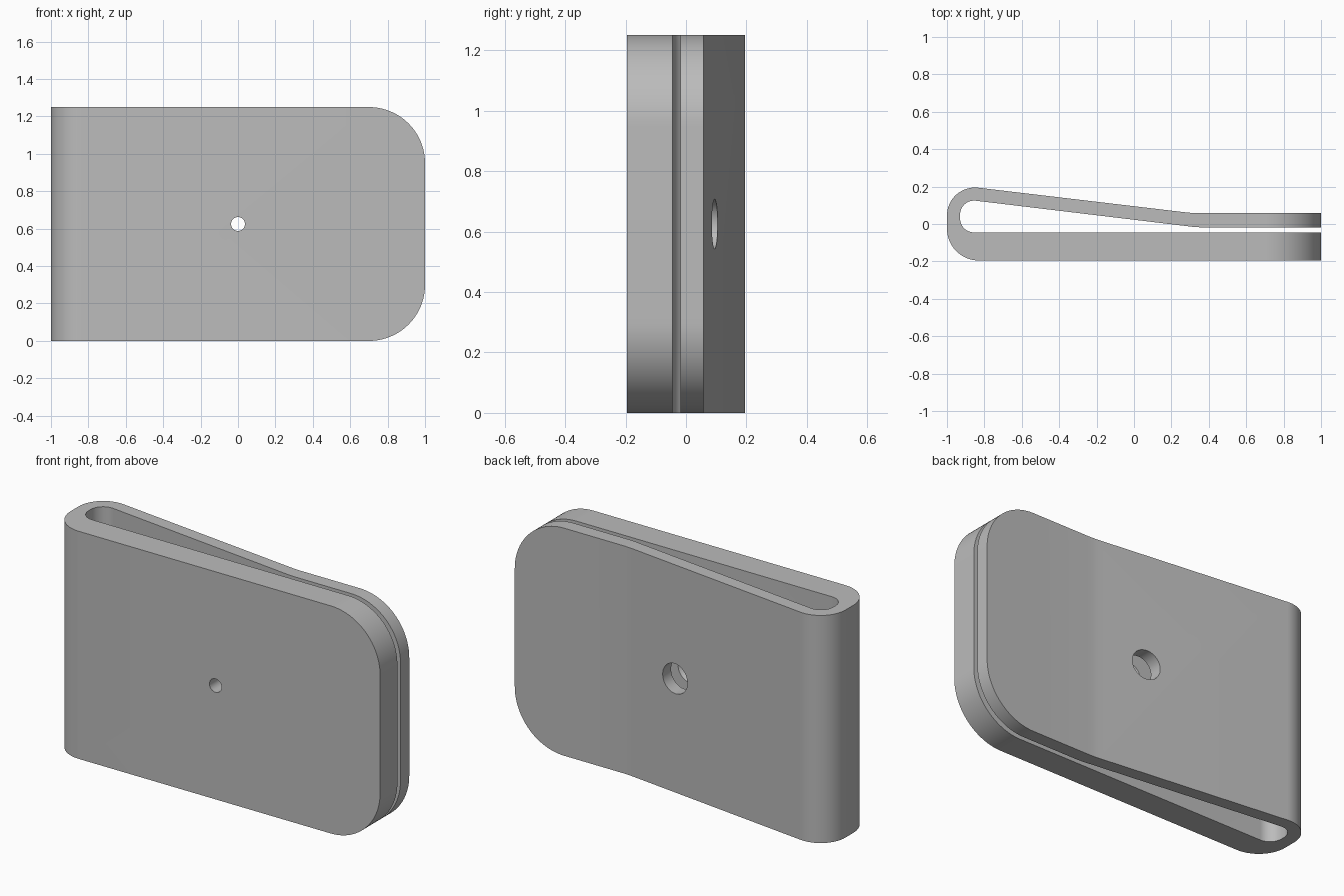
import bpy, bmesh, math
from mathutils import Vector

cube = bpy.data.objects.get("Cube")
if cube:
    bpy.data.objects.remove(cube, do_unlink=True)

HEIGHT = 1.25
CORNER = 0.3
MID = HEIGHT / 2


def arc(cx, cy, r, start, end, steps=16):
    angles = [math.radians(start + (end - start) * i / steps) for i in range(steps + 1)]
    return [(cx + r * math.cos(a), cy + r * math.sin(a)) for a in angles]


def prism(name, points, to_3d, direction):
    """Extrude a closed 2D outline into a solid."""
    bm = bmesh.new()
    face = bm.faces.new([bm.verts.new(to_3d(*p)) for p in points])
    top = bmesh.ops.extrude_face_region(bm, geom=[face])
    verts = [v for v in top["geom"] if isinstance(v, bmesh.types.BMVert)]
    bmesh.ops.translate(bm, verts=verts, vec=Vector(direction))
    bmesh.ops.recalc_face_normals(bm, faces=bm.faces)
    mesh = bpy.data.meshes.new(name)
    bm.to_mesh(mesh)
    bm.free()
    obj = bpy.data.objects.new(name, mesh)
    bpy.context.collection.objects.link(obj)
    return obj


def hole(name, y0, r0, y1, r1):
    """Round cutter along y, radius r0 at y0 and r1 at y1."""
    bpy.ops.mesh.primitive_cone_add(
        vertices=48, radius1=r0, radius2=r1, depth=y1 - y0,
        location=(0, (y0 + y1) / 2, MID), rotation=(-math.pi / 2, 0, 0))
    obj = bpy.context.object
    obj.name = name
    return obj


# Folded strip: thick front plate, round bend, thin sloping back arm
tilt = 83.2
outline = [(1, -0.195)]
outline += arc(-0.83, -0.025, 0.17, 270, 180)
outline += arc(-0.85, 0.045, 0.15, 180, tilt)
outline += [(0.27, 0.063), (0.30, 0.06), (0.33, 0.058), (1, 0.058)]
outline += [(1, -0.018), (0.36, -0.018), (0.32, -0.016), (0.28, -0.011)]
outline += arc(-0.855, 0.05, 0.075, tilt, 180)
outline += arc(-0.855, 0.03, 0.075, 180, 270)
outline += [(1, -0.045)]
clip = prism("folded_clip", outline, lambda x, y: (x, y, 0), (0, 0, HEIGHT))

# Rounded free corners
corner = arc(1 - CORNER, HEIGHT - CORNER, CORNER, 0, 90, 24)
corner += [(1 - CORNER, HEIGHT + 0.1), (1.1, HEIGHT + 0.1), (1.1, HEIGHT - CORNER)]
cutters = [
    prism("upper_corner_cutter", corner, lambda x, z: (x, -0.3, z), (0, 0.6, 0)),
    prism("lower_corner_cutter", corner, lambda x, z: (x, -0.3, HEIGHT - z), (0, 0.6, 0)),
    # Screw hole, its countersink and the access hole behind it
    hole("screw_hole_cutter", -0.3, 0.037, -0.06, 0.037),
    hole("countersink_cutter", -0.09, 0.035, -0.04, 0.085),
    hole("access_hole_cutter", -0.03, 0.082, 0.3, 0.082),
]

bpy.ops.object.select_all(action='DESELECT')
clip.select_set(True)
bpy.context.view_layer.objects.active = clip
for cutter in cutters:
    cutter.hide_render = True
    mod = clip.modifiers.new(cutter.name, 'BOOLEAN')
    mod.operation = 'DIFFERENCE'
    mod.solver = 'EXACT'
    mod.object = cutter
    bpy.ops.object.modifier_apply(modifier=mod.name)
    bpy.data.objects.remove(cutter, do_unlink=True)

# Plain grey finish
grey = bpy.data.materials.new("plain_grey")
grey.use_nodes = True
colour = (0.5, 0.5, 0.5, 1)
grey.diffuse_color = colour
grey.node_tree.nodes["Principled BSDF"].inputs["Base Color"].default_value = colour
clip.data.materials.clear()
clip.data.materials.append(grey)
bpy.ops.object.shade_smooth_by_angle(angle=math.radians(30))
